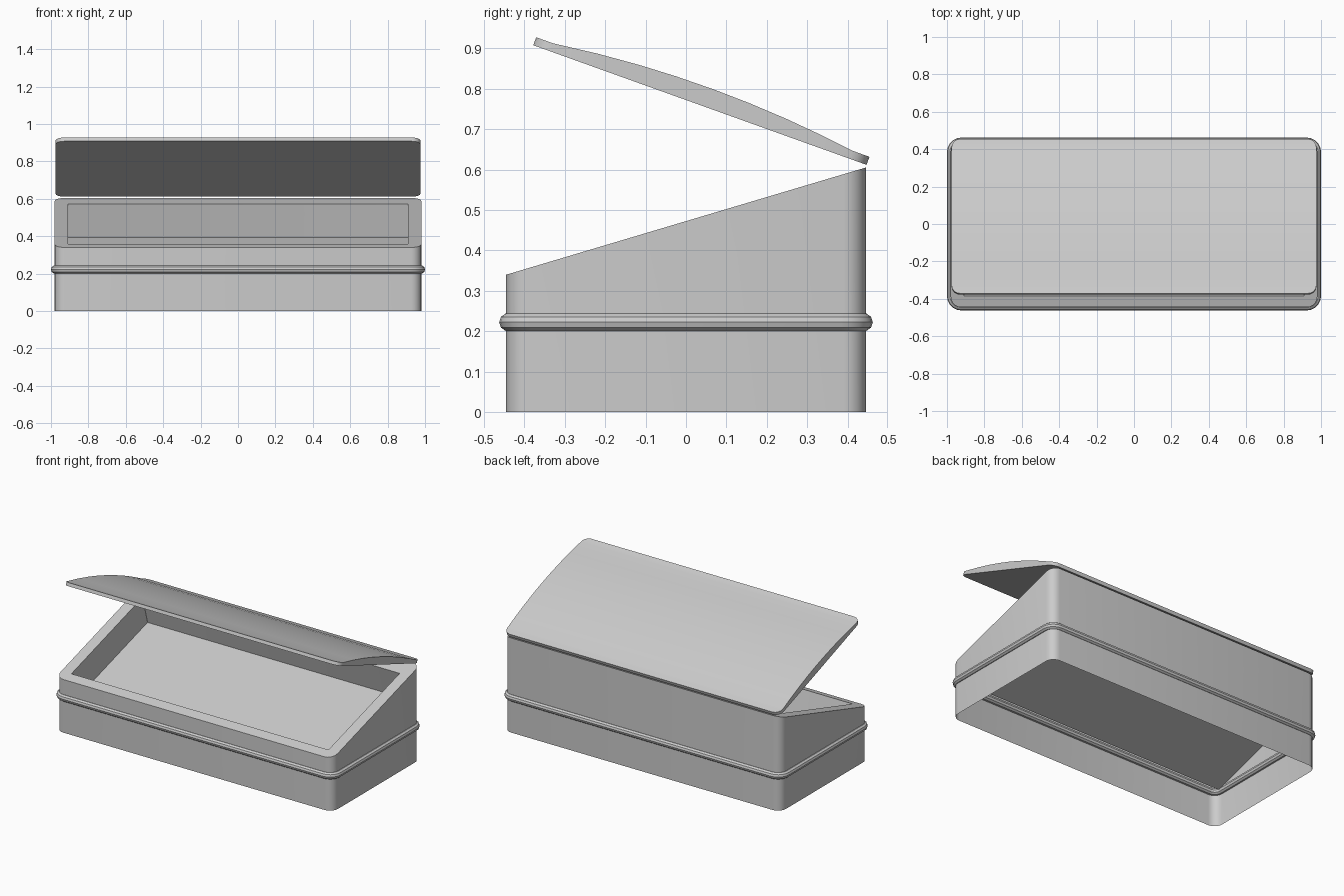
import bpy, bmesh, math

if "Cube" in bpy.data.objects:
    bpy.data.objects.remove(bpy.data.objects["Cube"])

SLOPE = 0.298


def rim_z(y):
    return 0.34 + SLOPE * (y + 0.445)


def rounded_rect(x0, x1, y0, y1, r, z, segs=5):
    """Loop of points; z is a function of y."""
    pts = []
    centres = [(x1 - r, y1 - r), (x0 + r, y1 - r), (x0 + r, y0 + r), (x1 - r, y0 + r)]
    for q, (cx, cy) in enumerate(centres):
        for i in range(segs + 1):
            a = math.pi / 2 * (q + i / segs)
            x, y = cx + r * math.cos(a), cy + r * math.sin(a)
            pts.append((x, y, z(y)))
    return pts


def loft(name, loops, wrap=False, cap_start=False, cap_end=False):
    bm = bmesh.new()
    rings = [[bm.verts.new(p) for p in loop] for loop in loops]
    n = len(rings[0])
    pairs = list(zip(rings, rings[1:]))
    if wrap:
        pairs.append((rings[-1], rings[0]))
    for a, b in pairs:
        for i in range(n):
            j = (i + 1) % n
            bm.faces.new((a[i], a[j], b[j], b[i]))
    if cap_start:
        bm.faces.new(rings[0][::-1])
    if cap_end:
        bm.faces.new(rings[-1])
    bmesh.ops.recalc_face_normals(bm, faces=bm.faces)
    mesh = bpy.data.meshes.new(name)
    bm.to_mesh(mesh)
    bm.free()
    obj = bpy.data.objects.new(name, mesh)
    bpy.context.collection.objects.link(obj)
    bpy.context.view_layer.objects.active = obj
    obj.select_set(True)
    bpy.ops.object.shade_smooth_by_angle(angle=math.radians(35))
    obj.select_set(False)
    return obj


# Open-bottomed case: skirt, sloping rim and recessed tray square to the slope
loft("case_body", [
    rounded_rect(-0.98, 0.98, -0.445, 0.445, 0.055, lambda y: 0.0),
    rounded_rect(-0.98, 0.98, -0.445, 0.445, 0.055, rim_z),
    rounded_rect(-0.91, 0.91, -0.385, 0.335, 0.003, rim_z),
    rounded_rect(-0.91, 0.91, -0.335, 0.385, 0.003, lambda y: rim_z(y) - 0.195),
], cap_end=True)

# Rounded trim band around the case
band = []
for k in range(10):
    a = 2 * math.pi * k / 10
    o, h = 0.0225 * math.cos(a), 0.2225 + 0.0225 * math.sin(a)
    band.append(rounded_rect(-0.9775 - o, 0.9775 + o, -0.44 - o, 0.44 + o,
                             0.055 + o, lambda y, h=h: h))
loft("trim_band", band, wrap=True)

# Bowed lid, built as cross sections from hinge edge to raised front edge
LENGTH, HALF, R = 0.8765, 0.975, 0.045
corner = [R * (1 - math.cos(math.pi / 2 * i / 4)) for i in range(5)]
middle = [LENGTH * t for t in (0.15, 0.257, 0.37, 0.481, 0.59, 0.7, 0.82)]
stations = corner + middle + [LENGTH - u for u in reversed(corner)]
sections = []
for u in stations:
    d = min(u, LENGTH - u, R)
    w = HALF - R + math.sqrt(max(0, R * R - (R - d) ** 2))
    t = min(max((u - R) / (LENGTH - 2 * R), 0), 1)
    h = 0.021 + 0.027 * 4 * t * (1 - t)
    sections.append([(-w, -u, 0), (w, -u, 0), (w, -u, h), (-w, -u, h)])
lid = loft("lid", sections, cap_start=True, cap_end=True)
lid.location = (0, 0.447, 0.612)
lid.rotation_euler = (-math.atan2(0.296, 0.825), 0, 0)
